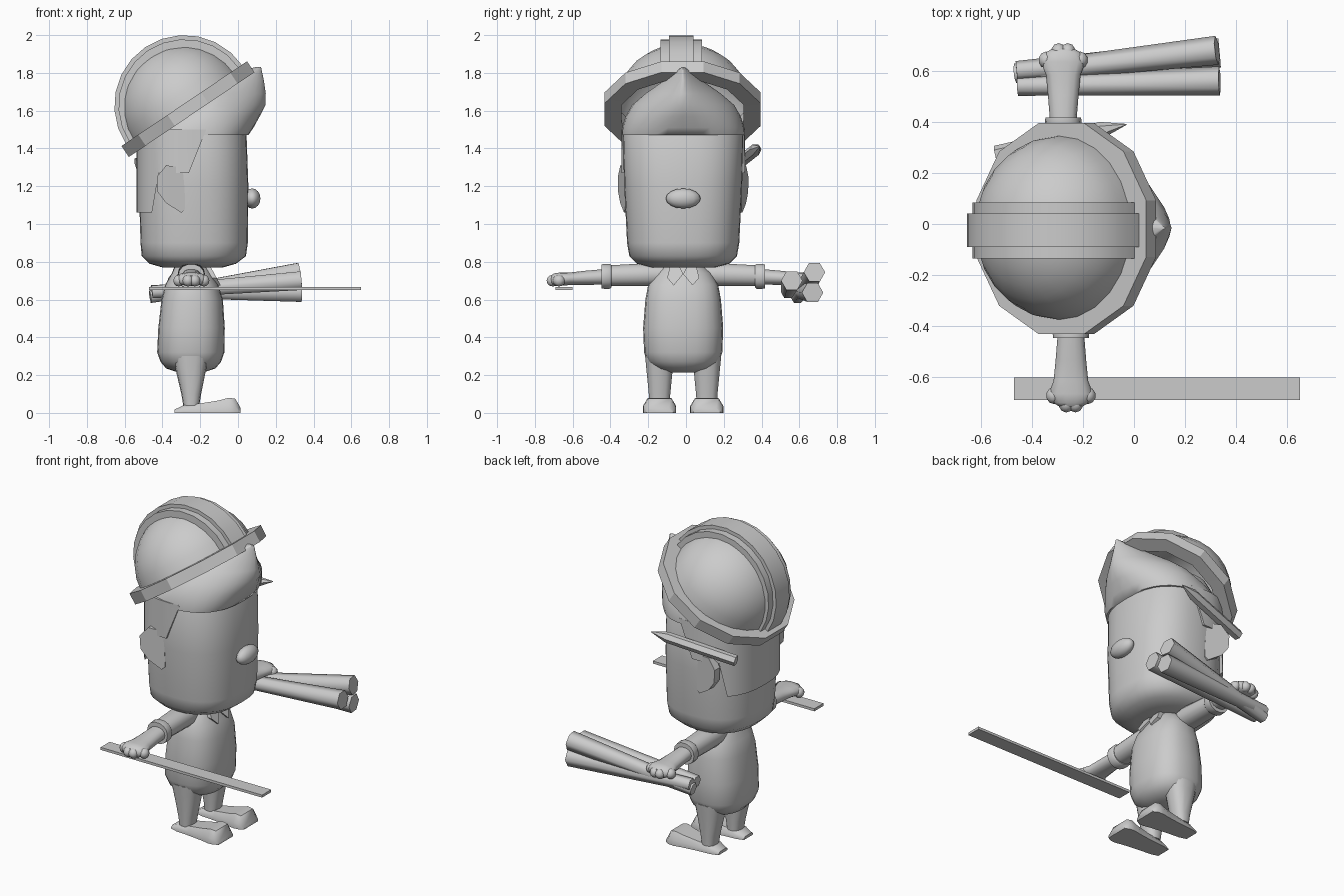
import bpy, bmesh, math
from mathutils import Vector, Matrix

if "Cube" in bpy.data.objects:
    bpy.data.objects.remove(bpy.data.objects["Cube"])

Y0 = -0.015                      # symmetry plane of the figure
TILT = Matrix.Rotation(math.radians(-34), 4, 'Y')
GREY = bpy.data.materials.new("plain_grey")
GREY.diffuse_color = (0.6, 0.6, 0.6, 1)
GREY.use_nodes = True
GREY.node_tree.nodes["Principled BSDF"].inputs["Base Color"].default_value = GREY.diffuse_color


def finish(name, bm, angle=40):
    bmesh.ops.recalc_face_normals(bm, faces=bm.faces)
    me = bpy.data.meshes.new(name)
    bm.to_mesh(me)
    bm.free()
    me.materials.append(GREY)
    ob = bpy.data.objects.new(name, me)
    bpy.context.collection.objects.link(ob)
    bpy.ops.object.select_all(action='DESELECT')
    ob.select_set(True)
    bpy.context.view_layer.objects.active = ob
    bpy.ops.object.shade_smooth_by_angle(angle=math.radians(angle))
    return ob


def skin(rings, closed=False):
    """Bridge equal-length point rings; cap the ends unless closed."""
    bm = bmesh.new()
    vs = [[bm.verts.new(p) for p in r] for r in rings]
    n = len(vs[0])
    pairs = list(zip(vs, vs[1:])) + ([(vs[-1], vs[0])] if closed else [])
    for a, b in pairs:
        for i in range(n):
            j = (i + 1) % n
            bm.faces.new((a[i], a[j], b[j], b[i]))
    if not closed:
        bm.faces.new(vs[0])
        bm.faces.new(vs[-1])
    return bm


def oval(ru, rv, n=2.0, count=24):
    """Superellipse outline."""
    pts = []
    for i in range(count):
        a = 2 * math.pi * i / count
        c, s = math.cos(a), math.sin(a)
        pts.append((math.copysign(abs(c) ** (2 / n), c) * ru,
                    math.copysign(abs(s) ** (2 / n), s) * rv))
    return pts


def upright(rows, cy=Y0, count=24):
    """Rows of (z, x_min, x_max, half_y, squareness)."""
    return skin([[((a + b) / 2 + u, cy + v, z) for u, v in oval((b - a) / 2, h, n, count)]
                 for z, a, b, h, n in rows])


def ball(name, loc, radii, seg=14, rings=8):
    bm = bmesh.new()
    bmesh.ops.create_uvsphere(bm, u_segments=seg, v_segments=rings, radius=1)
    bmesh.ops.scale(bm, vec=radii, verts=bm.verts)
    bmesh.ops.translate(bm, vec=loc, verts=bm.verts)
    return finish(name, bm, 60)


def rod(name, a, b, r1, r2, tip=0.0, angle=25):
    """Six-sided tapering rod, with an optional point at b."""
    a, b = Vector(a), Vector(b)
    d = (b - a).normalized()
    u = d.cross(Vector((0, 0, 1))).normalized()
    v = d.cross(u)
    stops = [(a, r1), (b - d * tip, r2)] + ([(b, 0.002)] if tip else [])
    finish(name, skin([[c + r * (u * math.cos(k * math.pi / 3) + v * math.sin(k * math.pi / 3))
                        for k in range(6)] for c, r in stops]), angle)


# Head
HEAD = [(0.77, -0.40, -0.08, 0.17, 2.2), (0.79, -0.47, -0.01, 0.245, 2.3),
        (0.83, -0.51, 0.042, 0.285, 2.5), (0.90, -0.516, 0.052, 0.297, 2.5),
        (1.20, -0.525, 0.055, 0.312, 2.5), (1.48, -0.525, 0.045, 0.32, 2.5),
        (1.62, -0.45, -0.02, 0.26, 2.3)]
finish("head", upright(HEAD, count=32), 50)

# Back and side hair: thin shells cut off by a steep plane through (x, z)
for name, zs, cut, lean in (("back_hair", (1.06, 1.2, 1.46), (-0.44, 1.15), -0.17),
                            ("side_hair", (1.27, 1.4, 1.50), (-0.2, 1.42), -0.4)):
    bm = upright([(z, -0.538, 0.058, 0.327, 2.5) for z in zs], count=32)
    bmesh.ops.bisect_plane(bm, geom=bm.verts[:] + bm.edges[:] + bm.faces[:],
                           plane_co=(cut[0], 0, cut[1]), plane_no=(1, 0, lean), clear_outer=True)
    bmesh.ops.holes_fill(bm, edges=[e for e in bm.edges if e.is_boundary])
    finish(name, bm)

# Front hair rising into a pointed quiff
finish("quiff", upright([(1.47, -0.50, 0.055, 0.326, 2.5), (1.51, -0.50, 0.082, 0.324, 2.3),
                         (1.57, -0.48, 0.115, 0.305, 1.9), (1.63, -0.43, 0.145, 0.27, 1.6),
                         (1.69, -0.36, 0.147, 0.20, 1.45), (1.76, -0.2, 0.137, 0.10, 1.4),
                         (1.83, 0.09, 0.122, 0.008, 1.5)], count=32), 60)

# Nose
ball("nose", (0.075, Y0, 1.135), (0.045, 0.092, 0.053))

# Ears, flaring outwards to the rear
EAR = [(-0.285, 1.30), (-0.38, 1.31), (-0.43, 1.25), (-0.425, 1.17),
       (-0.38, 1.11), (-0.30, 1.06), (-0.28, 1.08)]
for side, label in ((1, "left"), (-1, "right")):
    rings = [[(x, Y0 + side * (off + (-0.28 - x) * flare), z) for x, z in EAR]
             for off, flare in ((0.255, 0.25), (0.308, 0.25))]
    finish(label + "_ear", skin(rings), 40)

# Pencil behind the ear
rod("pencil", (-0.54, 0.275, 1.32), (-0.03, 0.39, 1.41), 0.032, 0.032, 0.10)

# Helmet dome: tilted half ellipsoid
bm = bmesh.new()
bmesh.ops.create_uvsphere(bm, u_segments=24, v_segments=14, radius=1)
bmesh.ops.delete(bm, geom=[v for v in bm.verts if v.co.z < -0.05], context='VERTS')
bmesh.ops.scale(bm, vec=(0.34, 0.362, 0.34), verts=bm.verts)
bmesh.ops.transform(bm, matrix=Matrix.Translation((-0.283, Y0, 1.615)) @ TILT, verts=bm.verts)
finish("helmet_dome", bm, 60)

# Helmet brim: tilted twelve-sided ring
rings = []
for k in range(12):
    a = (k + 0.5) * math.pi / 6
    rings.append([(r * math.cos(a), 1.03 * r * math.sin(a), z)
                  for r, z in ((0.415, 0.035), (0.415, -0.035), (0.325, -0.03), (0.325, 0.035))])
bm = skin(rings, closed=True)
bmesh.ops.transform(bm, matrix=Matrix.Translation((-0.265, Y0 - 0.003, 1.608)) @ TILT, verts=bm.verts)
finish("helmet_brim", bm, 20)

# Helmet ridge in two steps, arching front to back
for name, r, w in (("ridge_base", 0.35, 0.11), ("ridge_top", 0.372, 0.066)):
    rings = []
    for k in range(13):
        a = math.radians(34 + 15 * k)
        rings.append([(-0.283 + q * math.cos(a), Y0 - 0.01 + y, 1.628 + q * math.sin(a))
                      for q, y in ((0.29, -w), (r, -w), (r, w), (0.29, w))])
    finish(name, skin(rings), 35)

# Torso
finish("torso", upright([(0.215, -0.32, -0.18, 0.09, 2), (0.235, -0.38, -0.12, 0.15, 2.2),
                         (0.27, -0.41, -0.09, 0.19, 2.4), (0.32, -0.428, -0.072, 0.207, 2.5),
                         (0.45, -0.422, -0.07, 0.212, 2.5), (0.60, -0.405, -0.08, 0.2, 2.5),
                         (0.68, -0.385, -0.105, 0.185, 2.4), (0.74, -0.35, -0.14, 0.15, 2.2),
                         (0.79, -0.33, -0.16, 0.09, 2)]), 50)

for side, label in ((1, "left"), (-1, "right")):
    # Collar flaps
    flap = [(0.0, 0.735), (0.05, 0.675), (0.085, 0.715), (0.07, 0.775), (0.02, 0.775)]
    finish(label + "_collar", skin([[(d - (z - 0.7) * 0.55, Y0 + side * y, z) for y, z in flap]
                                    for d in (-0.145, -0.105)]), 30)

    # Trouser legs
    cy = Y0 + side * 0.125
    finish(label + "_leg", upright([(0.04, -0.29, -0.205, 0.054, 2.5), (0.10, -0.30, -0.195, 0.058, 2.5),
                                    (0.25, -0.335, -0.165, 0.073, 2.5), (0.30, -0.345, -0.155, 0.078, 2.5)],
                                   cy, 14), 45)

    # Shoes, wide at the toe with a flat sole
    rows = [(-0.335, 0.045, 0.018), (-0.29, 0.058, 0.04), (-0.20, 0.065, 0.05), (-0.10, 0.078, 0.066),
            (-0.05, 0.088, 0.08), (-0.015, 0.085, 0.075), (0.013, 0.07, 0.028)]
    finish(label + "_shoe", skin([[(x, cy + s * w, h * t) for s, t in
                                   ((-1, 0), (1, 0), (1, 0.45), (0.7, 1), (-0.7, 1), (-1, 0.45))]
                                  for x, w, h in rows]), 45)

    # Sleeve, cuff, forearm and palm: rows of (reach, z, half_x, half_z)
    hx = -0.262 - 0.015 * side
    limbs = {
        "_sleeve": [(0.08, 0.73, 0.06, 0.055), (0.18, 0.732, 0.073, 0.062), (0.42, 0.725, 0.062, 0.056)],
        "_cuff": [(0.38, 0.723, 0.066, 0.06), (0.39, 0.723, 0.073, 0.068), (0.432, 0.722, 0.07, 0.066)],
        "_forearm": [(0.42, 0.72, 0.052, 0.042), (0.52, 0.715, 0.06, 0.038), (0.60, 0.71, 0.068, 0.034),
                     (0.65, 0.708, 0.088, 0.036), (0.685, 0.705, 0.07, 0.034), (0.70, 0.703, 0.045, 0.024)]}
    for part, rows in limbs.items():
        finish(label + part, skin([[(hx + u, Y0 + side * t, z + v) for u, v in oval(a, b, 2.2, 14)]
                                   for t, z, a, b in rows]), 45)

    # Fingers
    for k, (dx, reach) in enumerate(((-0.067, 0.657), (-0.018, 0.69), (0.018, 0.69), (0.067, 0.657))):
        ball(f"{label}_finger_{k + 1}", (hx + dx, Y0 + side * reach, 0.70),
             (0.03, 0.033, 0.031), 10, 6)

# Plank under the right hand
bm = bmesh.new()
bmesh.ops.create_cube(bm, size=1)
bmesh.ops.scale(bm, vec=(1.12, 0.09, 0.016), verts=bm.verts)
bmesh.ops.translate(bm, vec=(0.09, -0.645, 0.658), verts=bm.verts)
finish("plank", bm, 20)

# Three tapering rods in the left hand
rod("rod_near", (-0.455, 0.54, 0.64), (0.335, 0.56, 0.70), 0.038, 0.057, 0, 70)
rod("rod_upper", (-0.465, 0.59, 0.615), (0.325, 0.68, 0.745), 0.038, 0.057, 0, 70)
rod("rod_lower", (-0.46, 0.60, 0.645), (0.335, 0.67, 0.637), 0.038, 0.057, 0, 70)
